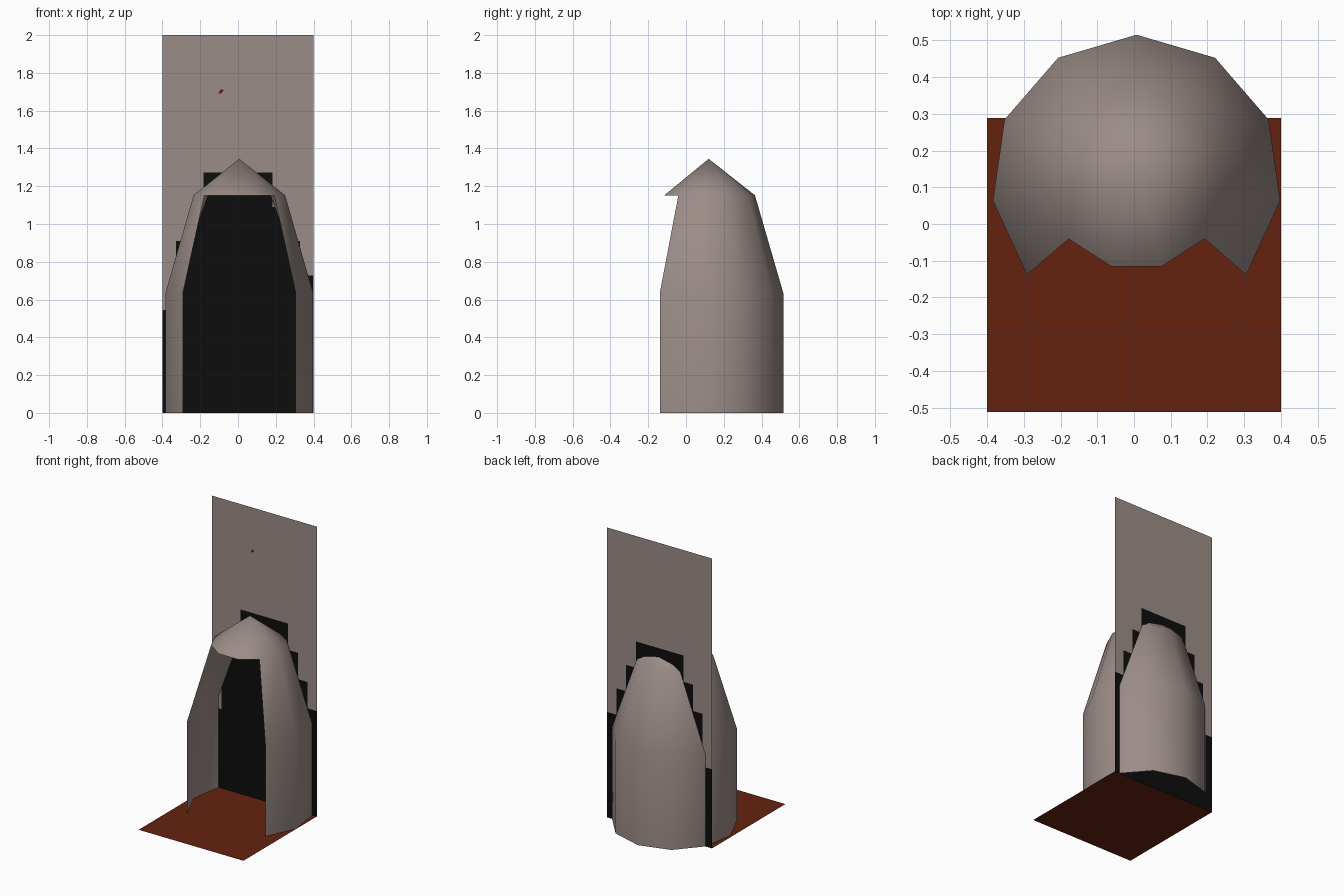
import bpy, bmesh, math

if "Cube" in bpy.data.objects:
    bpy.data.objects.remove(bpy.data.objects["Cube"])

def material(name, rgb):
    m = bpy.data.materials.new(name)
    m.diffuse_color = (*rgb, 1)
    m.use_nodes = True
    m.node_tree.nodes["Principled BSDF"].inputs["Base Color"].default_value = m.diffuse_color
    return m

STONE = material("grey_stone", (0.33, 0.265, 0.245))
RED = material("dark_red_brown", (0.13, 0.016, 0.005))
BLACK = material("soot_black", (0.004, 0.004, 0.004))

def finish(name, bm, mats):
    me = bpy.data.meshes.new(name)
    bm.to_mesh(me)
    bm.free()
    for m in mats:
        me.materials.append(m)
    ob = bpy.data.objects.new(name, me)
    bpy.context.collection.objects.link(ob)
    return ob

def quad(bm, pts):
    return bm.faces.new([bm.verts.new(p) for p in pts])

# Floor slab
bm = bmesh.new()
quad(bm, [(-.4, -.512, 0), (.4, -.512, 0), (.4, .288, 0), (-.4, .288, 0)])
finish("floor", bm, [RED])

# Back wall: 11 x 11 tiles, stepped black patch behind the hood
bm = bmesh.new()
steps = [3, 5, 6, 7, 7, 7, 7, 7, 6, 5, 4]
tw, th = .8 / 11, 2 / 11
grid = [[bm.verts.new((-.4 + i * tw, .288, j * th)) for j in range(12)] for i in range(12)]
for i in range(11):
    for j in range(11):
        f = bm.faces.new([grid[i][j], grid[i + 1][j], grid[i + 1][j + 1], grid[i][j + 1]])
        f.material_index = 1 if j < steps[i] else 0
finish("wall", bm, [STONE, BLACK])

# Tiny chip on the wall
bm = bmesh.new()
quad(bm, [(-.105, .286, 1.692), (-.09, .286, 1.69), (-.075, .286, 1.708), (-.09, .286, 1.714)])
finish("wall_chip", bm, [RED])

# Hood: 11-sided shell with a pointed cap, three front sides left open
bm = bmesh.new()
CX, CY, N = .007, .12, 11
def ring(r, z):
    return [bm.verts.new((CX + r * math.sin(2 * math.pi * k / N),
                          CY + r * math.cos(2 * math.pi * k / N), z)) for k in range(N)]
rings = [ring(.395, 0), ring(.395, .635), ring(.245, 1.152)]
apex = bm.verts.new((CX, CY, 1.345))
for k in range(N):
    n = (k + 1) % N
    if k not in (4, 5, 6):
        for a, b in zip(rings, rings[1:]):
            bm.faces.new([a[n], a[k], b[k], b[n]])
    bm.faces.new([rings[2][n], rings[2][k], apex])
bmesh.ops.delete(bm, geom=[v for v in bm.verts if not v.link_faces], context='VERTS')
for f in bm.faces:
    f.smooth = True
finish("hood", bm, [STONE])
